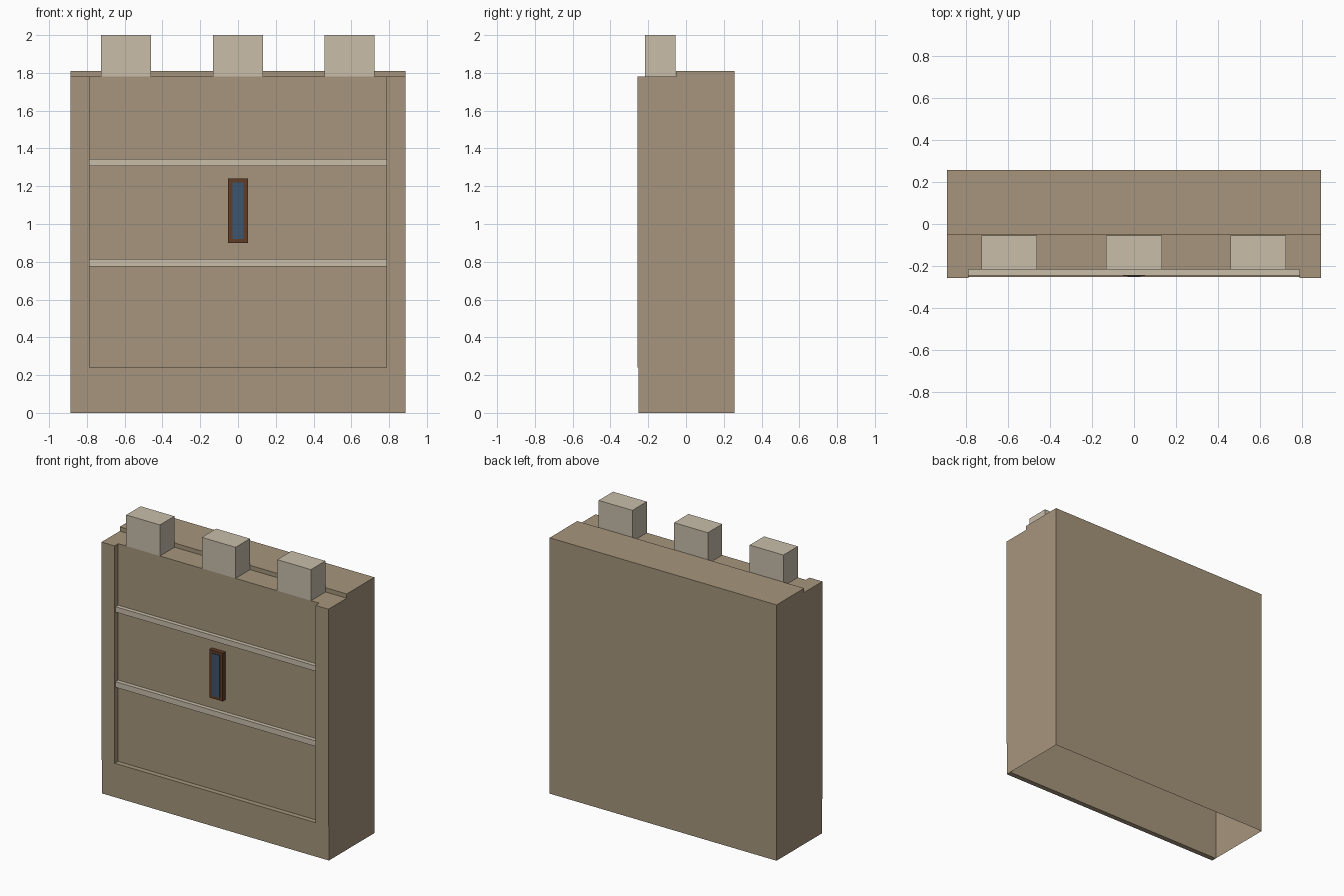
import bpy
import bmesh

cube = bpy.data.objects.get("Cube")
if cube:
    bpy.data.objects.remove(cube, do_unlink=True)


def material(name, rgb):
    mat = bpy.data.materials.new(name)
    mat.use_nodes = True
    mat.diffuse_color = (*rgb, 1)
    mat.node_tree.nodes["Principled BSDF"].inputs["Base Color"].default_value = (*rgb, 1)
    return mat


tan = material("tan stone", (0.38, 0.30, 0.20))
pale = material("pale stone", (0.58, 0.51, 0.40))
wood = material("brown wood", (0.12, 0.045, 0.02))
blue = material("blue glass", (0.045, 0.09, 0.16))


def add_object(name, bm, mat):
    bmesh.ops.recalc_face_normals(bm, faces=bm.faces)
    mesh = bpy.data.meshes.new(name)
    bm.to_mesh(mesh)
    bm.free()
    mesh.materials.append(mat)
    obj = bpy.data.objects.new(name, mesh)
    bpy.context.collection.objects.link(obj)
    return obj


def box(name, xs, ys, zs, mat):
    bm = bmesh.new()
    bmesh.ops.create_cube(bm, size=1)
    for v in bm.verts:
        for axis, (low, high) in enumerate((xs, ys, zs)):
            v.co[axis] = high if v.co[axis] > 0 else low
    return add_object(name, bm, mat)


HALF_W, INNER_W = 0.888, 0.787
BACK, PANEL, FRONT = 0.256, -0.216, -0.257
STEP, WALK_Z, TOP_Z = -0.053, 1.78, 1.81

# Hollow wall with a stepped top and an open underside
profile = [(PANEL, 0), (PANEL, WALK_Z), (STEP, WALK_Z),
           (STEP, TOP_Z), (BACK, TOP_Z), (BACK, 0)]
bm = bmesh.new()
left, right = ([bm.verts.new((x, y, z)) for y, z in profile] for x in (HALF_W, -HALF_W))
bm.faces.new(left)
bm.faces.new(right)
for i in range(len(profile) - 1):
    bm.faces.new((left[i], left[i + 1], right[i + 1], right[i]))
add_object("wall_shell", bm, tan)

# Raised border around the recessed front
box("base_border", (-HALF_W, HALF_W), (-0.252, PANEL), (0, 0.24), tan)
for side, xs in (("left", (INNER_W, HALF_W)), ("right", (-HALF_W, -INNER_W))):
    box(side + "_pillar", xs, (FRONT, PANEL), (0.24, WALK_Z), tan)

# Horizontal bands
for name, zs in (("lower_band", (0.775, 0.815)), ("upper_band", (1.307, 1.345))):
    box(name, (-INNER_W, INNER_W), (-0.245, PANEL), zs, pale)

# Battlements
for name, x in (("right", -0.592), ("middle", 0), ("left", 0.59)):
    box(name + "_battlement", (x - 0.132, x + 0.132), (PANEL, -0.055), (WALK_Z, 2), pale)

# Slit window
box("window_frame", (-0.052, 0.052), (-0.246, PANEL), (0.9, 1.24), wood)
box("window_glass", (-0.03, 0.03), (-0.25, -0.246), (0.92, 1.22), blue)
